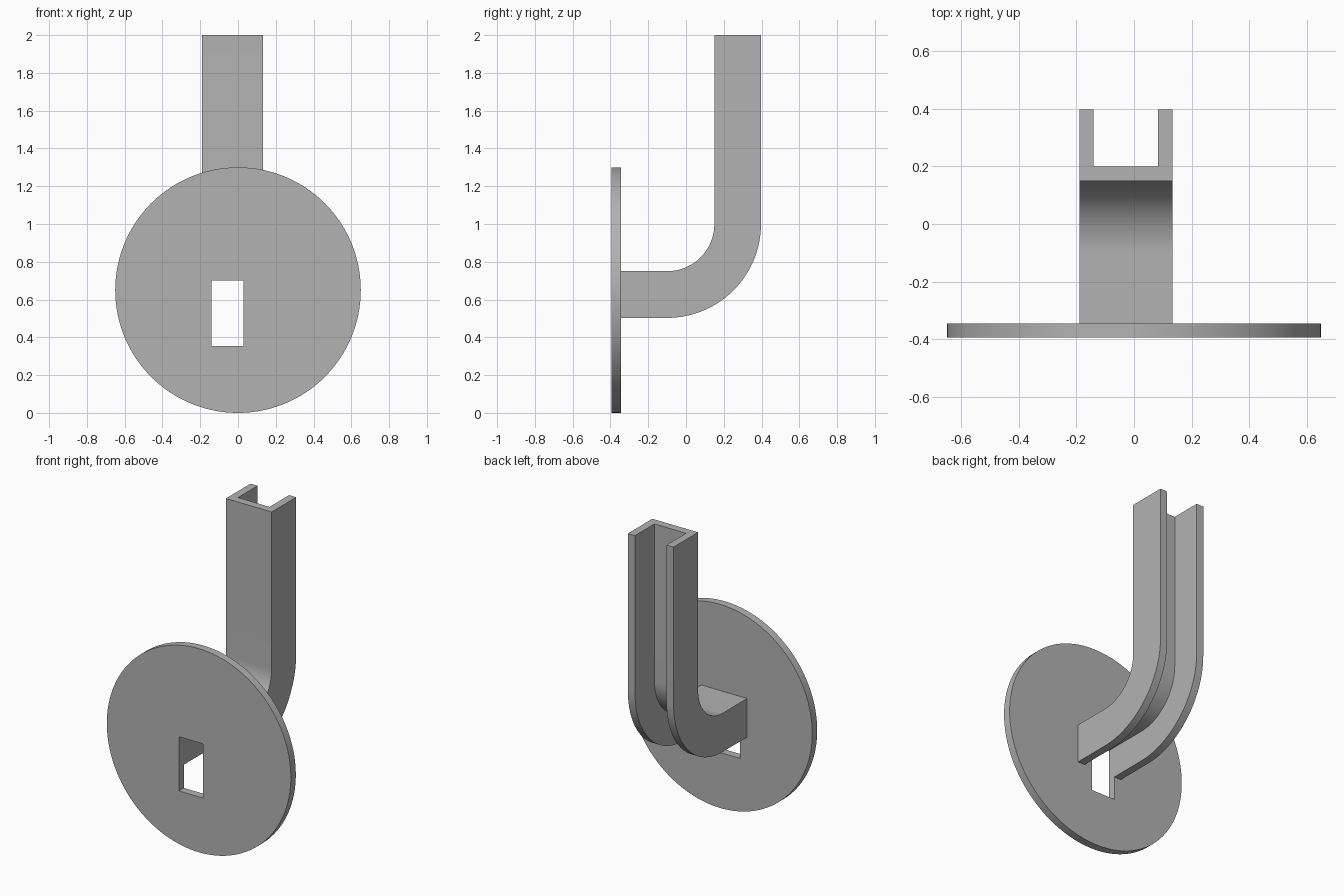
import bpy, bmesh, math
from mathutils import Vector

cube = bpy.data.objects.get("Cube")
if cube:
    bpy.data.objects.remove(cube, do_unlink=True)

# Single grey metal
GREY = (0.45, 0.45, 0.45, 1)
metal = bpy.data.materials.new("grey_metal")
metal.use_nodes = True
metal.diffuse_color = GREY
metal.node_tree.nodes["Principled BSDF"].inputs["Base Color"].default_value = GREY


def activate(obj):
    bpy.ops.object.select_all(action='DESELECT')
    obj.select_set(True)
    bpy.context.view_layer.objects.active = obj


def smooth(obj):
    activate(obj)
    bpy.ops.object.shade_smooth_by_angle(angle=math.radians(30))


BACK = 0.395            # half of the overall depth
PLATE = 0.05            # sheet thickness
PLATE_Y = -BACK + PLATE / 2

# Round mounting plate
bpy.ops.mesh.primitive_cylinder_add(vertices=128, radius=0.65, depth=PLATE,
                                    location=(0, PLATE_Y, 0.65),
                                    rotation=(math.pi / 2, 0, 0))
plate = bpy.context.object
plate.name = "round_plate"
plate.data.materials.append(metal)

# Rectangular slot cut through the plate
bpy.ops.mesh.primitive_cube_add(size=1, location=(-0.056, PLATE_Y, 0.527))
cutter = bpy.context.object
cutter.name = "slot_cutter"
cutter.scale = (0.17, 0.2, 0.346)
cutter.hide_render = True
cutter.data.materials.append(metal)
cut = plate.modifiers.new("slot", 'BOOLEAN')
cut.operation = 'DIFFERENCE'
cut.solver = 'EXACT'
cut.object = cutter
activate(plate)
bpy.ops.object.modifier_apply(modifier=cut.name)
bpy.data.objects.remove(cutter, do_unlink=True)
smooth(plate)

# Bent arm path: inner web line with its outward direction
CENTRE = Vector((0, -0.1, 1.0))
RADIUS, DEPTH, STEPS = 0.25, 0.247, 32
down, back = Vector((0, 0, -1)), Vector((0, 1, 0))
path = [(Vector((0, -BACK + PLATE, CENTRE.z - RADIUS)), down)]
for i in range(STEPS + 1):
    a = math.pi / 2 * i / STEPS
    out = down * math.cos(a) + back * math.sin(a)
    path.append((CENTRE + out * RADIUS, out))
path.append((Vector((0, CENTRE.y + RADIUS, 2.0)), back))

# U-shaped section (x, distance outward from the web face)
LEFT, RIGHT = 0.133, -0.19
section = [(RIGHT, 0), (LEFT, 0), (LEFT, DEPTH), (LEFT - PLATE, DEPTH),
           (LEFT - PLATE, PLATE), (RIGHT + PLATE, PLATE),
           (RIGHT + PLATE, DEPTH), (RIGHT, DEPTH)]

# Channel arm swept along the path
bm = bmesh.new()
rings = [[bm.verts.new(p + out * d + Vector((x, 0, 0))) for x, d in section]
         for p, out in path]
n = len(section)
for r0, r1 in zip(rings, rings[1:]):
    for i in range(n):
        j = (i + 1) % n
        bm.faces.new((r0[i], r0[j], r1[j], r1[i]))
bm.faces.new(rings[0])
bm.faces.new(rings[-1])
bmesh.ops.recalc_face_normals(bm, faces=bm.faces)
mesh = bpy.data.meshes.new("channel_arm")
bm.to_mesh(mesh)
bm.free()
mesh.materials.append(metal)
arm = bpy.data.objects.new("channel_arm", mesh)
bpy.context.collection.objects.link(arm)
smooth(arm)
